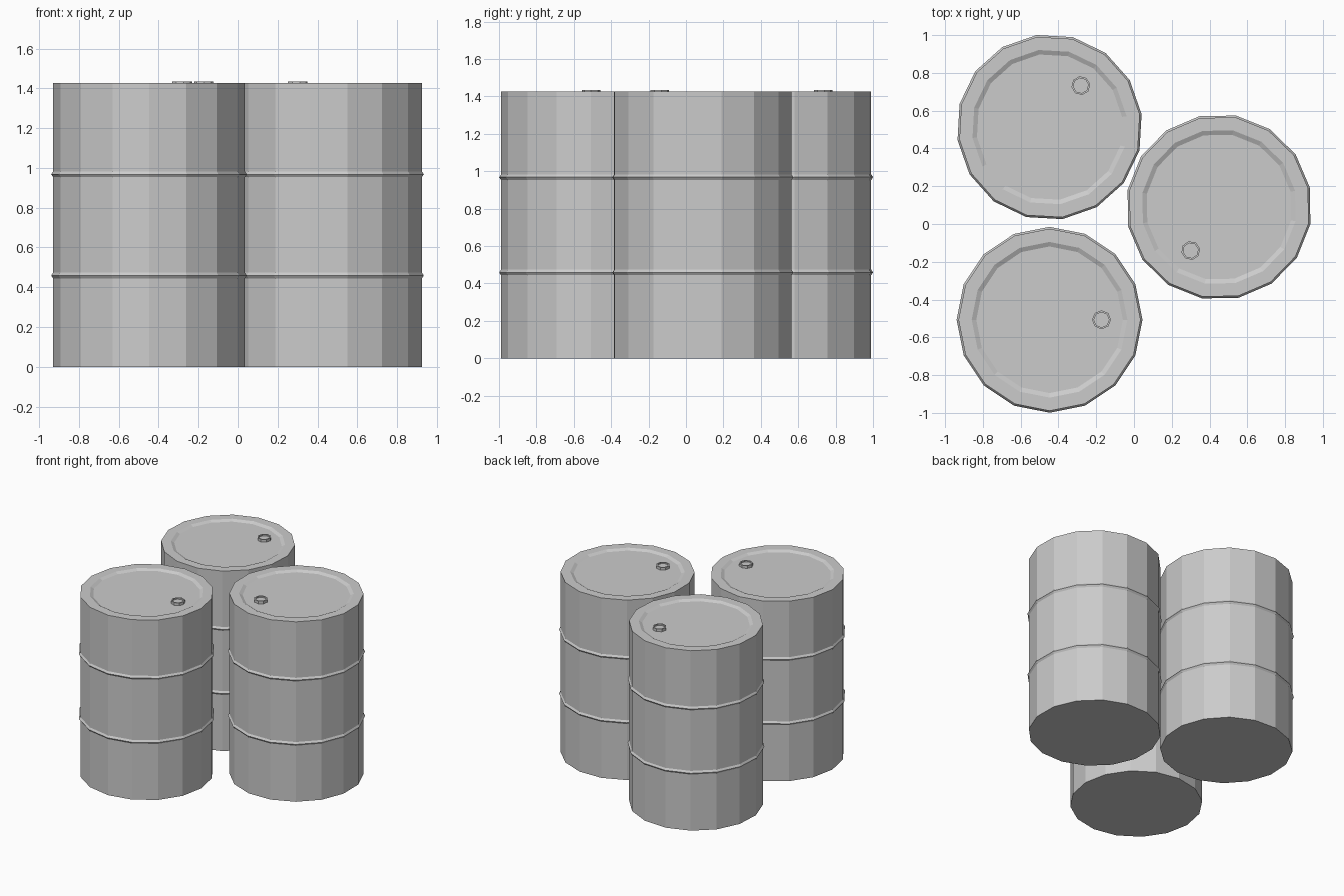
import bpy
import math
from math import cos, sin, tau

cube = bpy.data.objects.get("Cube")
if cube:
    bpy.data.objects.remove(cube, do_unlink=True)

steel = bpy.data.materials.new("grey steel")
steel.use_nodes = True
grey = (0.6, 0.6, 0.6, 1)
steel.diffuse_color = grey
steel.node_tree.nodes["Principled BSDF"].inputs["Base Color"].default_value = grey


def lathe(name, profile, sides, location, angle=0):
    """Spin an (r, z) profile into a closed faceted solid."""
    verts = [(r * cos(tau * i / sides), r * sin(tau * i / sides), z)
             for r, z in profile for i in range(sides)]
    faces = [tuple(reversed(range(sides)))]
    for k in range(len(profile) - 1):
        for i in range(sides):
            j = (i + 1) % sides
            a, b = k * sides, (k + 1) * sides
            faces.append((a + i, a + j, b + j, b + i))
    last = (len(profile) - 1) * sides
    faces.append(tuple(range(last, last + sides)))
    mesh = bpy.data.meshes.new(name)
    mesh.from_pydata(verts, [], faces)
    mesh.materials.append(steel)
    obj = bpy.data.objects.new(name, mesh)
    obj.location = location
    obj.rotation_euler.z = angle
    bpy.context.collection.objects.link(obj)
    return obj


BODY, RIB, TOP, FLOOR = 0.482, 0.492, 1.426, 1.414

# Drum wall with two pointed ribs, flat rim and shallow recessed lid
drum_profile = [(BODY, 0)]
for z in (0.459, 0.968):
    drum_profile += [(BODY, z - 0.015), (RIB, z), (BODY, z + 0.015)]
drum_profile += [(BODY, TOP), (0.412, TOP), (0.388, FLOOR)]

# Octagonal bung with a sunken centre
bung_profile = [(0.05, FLOOR - 0.004), (0.05, 1.435), (0.04, 1.435), (0.04, 1.425)]

drums = {
    "front_right": (-0.447, -0.507, 0),
    "back_right": (-0.447, 0.513, 53),
    "left": (0.45, 0.09, 237),
}
for side, (x, y, degrees) in drums.items():
    turn = math.radians(degrees)
    lathe(side + "_drum", drum_profile, 16, (x, y, 0), turn)
    lathe(side + "_bung", bung_profile, 8,
          (x + 0.275 * cos(turn), y + 0.275 * sin(turn), 0), turn)
